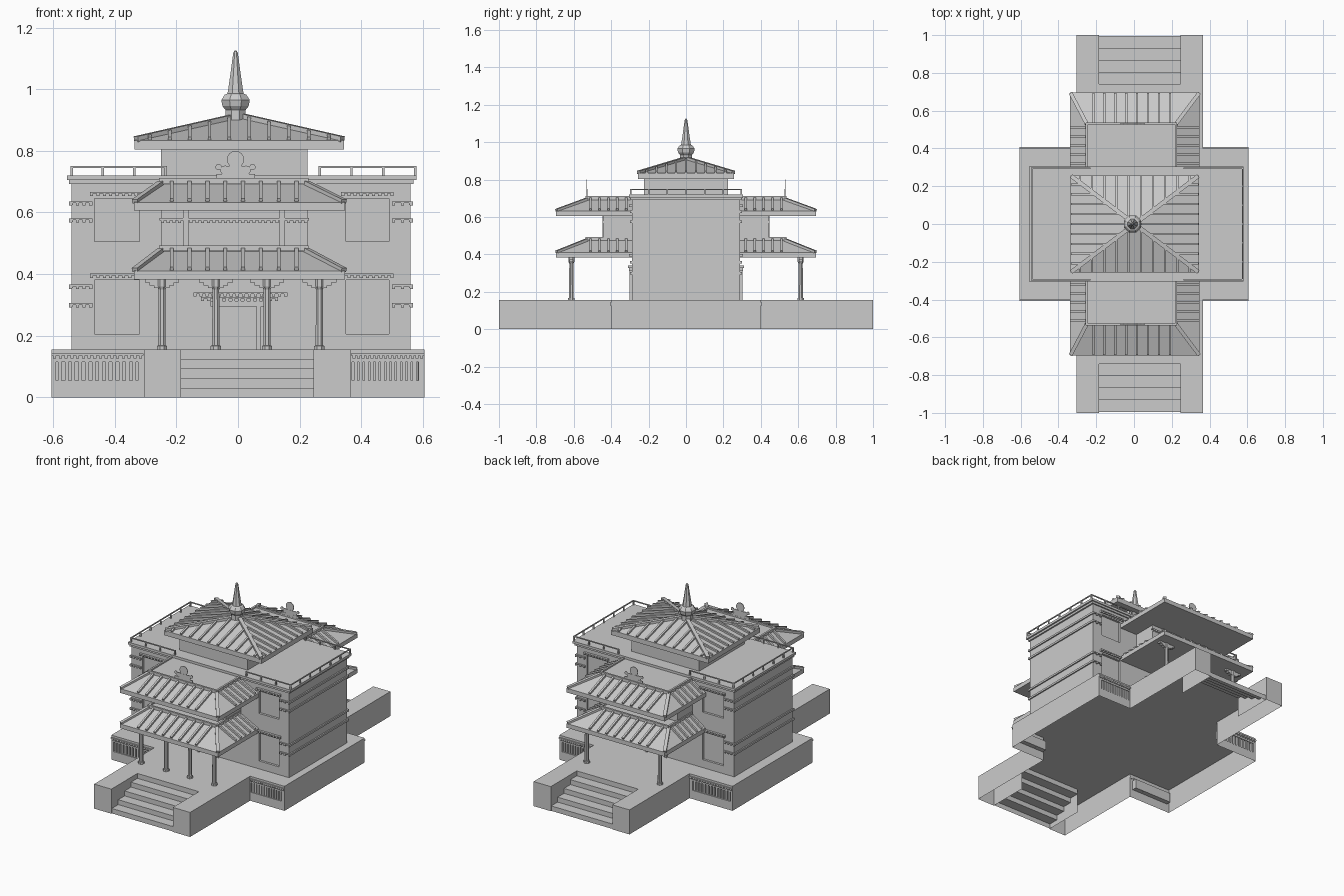
import bpy, bmesh, math
from mathutils import Vector

if "Cube" in bpy.data.objects:
    bpy.data.objects.remove(bpy.data.objects["Cube"])

class Part:
    """Collects simple solids in one mesh object."""
    def __init__(self, name):
        self.name, self.bm = name, bmesh.new()

    def rings(self, rings, bottom=True, top=True):
        rows = [[self.bm.verts.new(p) for p in r] for r in rings]
        n = len(rows[0])
        for a, b in zip(rows, rows[1:]):
            for i in range(n):
                j = (i + 1) % n
                self.bm.faces.new((a[i], a[j], b[j], b[i]))
        if bottom:
            self.bm.faces.new(rows[0][::-1])
        if top:
            self.bm.faces.new(rows[-1])

    def box(self, x0, x1, y0, y1, z0, z1):
        y0, y1 = sorted((y0, y1))
        self.rings([rect(x0, x1, y0, y1, z0), rect(x0, x1, y0, y1, z1)])

    def bar(self, p, q, w, h):
        p, q = Vector(p), Vector(q)
        d = (q - p).normalized()
        side = d.cross(Vector((0, 0, 1))).normalized() * w / 2
        up = side.cross(d).normalized() * h / 2
        self.rings([[c + side + up, c - side + up, c - side - up, c + side - up] for c in (p, q)])

    def lathe(self, x, y, prof, n=8):
        self.rings([[(x + r * math.cos(2 * math.pi * (i + .5) / n),
                      y + r * math.sin(2 * math.pi * (i + .5) / n), z) for i in range(n)]
                    for r, z in prof])

    def done(self, recalc=True):
        if recalc:
            bmesh.ops.recalc_face_normals(self.bm, faces=self.bm.faces)
        me = bpy.data.meshes.new(self.name)
        self.bm.to_mesh(me)
        self.bm.free()
        ob = bpy.data.objects.new(self.name, me)
        bpy.context.collection.objects.link(ob)
        return ob

def rect(x0, x1, y0, y1, z):
    return [(x0, y0, z), (x1, y0, z), (x1, y1, z), (x0, y1, z)]

def span(a, b, n):
    return [a + (b - a) * i / (n - 1) for i in range(n)]

# Hollow plinth with stair notches and recessed baluster niches
half = [(.605, .4), (.365, .4), (.365, 1), (.245, 1), (.245, .74),
        (-.185, .74), (-.185, 1), (-.305, 1), (-.305, .4), (-.605, .4)]
outline = half + [(x, -y) for x, y in reversed(half)]
p = Part("plinth")
p.rings([[(x, y, z) for x, y in outline] for z in (0, .155)], bottom=False)
mid = {f: f.calc_center_median() for f in p.bm.faces}
for f in [f for f in mid if abs(abs(mid[f].y) - .4) < .001]:
    c = mid[f]
    x0, x1 = (-.59, -.325) if c.x < 0 else (.37, .585)
    bmesh.ops.inset_individual(p.bm, faces=[f], thickness=.01)
    for v in f.verts:
        v.co.x = x0 if v.co.x < c.x else x1
        v.co.z = .055 if v.co.z < c.z else .115
    bmesh.ops.inset_individual(p.bm, faces=[f], thickness=.0001)
    for v in f.verts:
        v.co.y = math.copysign(.37, c.y)
bmesh.ops.delete(p.bm, geom=[f for f in mid if abs(abs(mid[f].y) - .74) < .001], context='FACES')
p.done()

# Stairs
st = Part("stairs")
for s in (-1, 1):
    pts = []
    for i in range(5):
        y = s * (.995 - i * .0638)
        pts += [(y, i * .031), (y, (i + 1) * .031)]
    for (ya, za), (yb, zb) in zip(pts, pts[1:]):
        vs = [st.bm.verts.new(c) for c in
              ((-.185, ya, za), (.245, ya, za), (.245, yb, zb), (-.185, yb, zb))]
        st.bm.faces.new(vs if s < 0 else vs[::-1])
st.done(recalc=False)

# Balusters and plinth dentils
b = Part("plinth_balusters")
for s in (-1, 1):
    for x0, x1 in ((-.59, -.325), (.37, .585)):
        for x in span(x0 + .012, x1 - .012, 12):
            b.box(x - .006, x + .006, s * .38, s * .396, .055, .115)
    for x0, x1 in ((-.605, -.306), (.366, .605)):
        b.box(x0, x1, s * .398, s * .407, .135, .142)
        for x in span(x0 + .01, x1 - .01, 16):
            b.box(x - .005, x + .005, s * .398, s * .407, .126, .136)
b.done()

# Main block and cornice
m = Part("main_block")
m.box(-.54, .56, -.29, .29, .155, .705)
block = m.done()
m = Part("main_cornice")
m.box(-.555, .58, -.305, .305, .705, .72)
m.box(-.548, .57, -.298, .298, .692, .706)
m.done()

# Window recesses, dentil bands and doorways on both fronts
cut = Part("window_cutter")
bd = Part("wall_bands")
door = Part("doorways")

def dentils(part, s, x0, x1, z, dep=.009):
    part.box(x0, x1, s * .285, s * (.29 + dep), z, z + .006)
    for x in span(x0 + .005, x1 - .005, max(2, int((x1 - x0) / .018))):
        part.box(x - .005, x + .005, s * .285, s * (.29 + dep), z - .008, z)

for s in (-1, 1):
    for x0, x1 in ((-.465, -.32), (.35, .49)):
        for z0, z1 in ((.205, .38), (.505, .645)):
            cut.box(x0, x1, s * .276, s * .35, z0, z1)
            dentils(bd, s, x0 - .015, x1 + .015, z1 + .016, .014)
    for z in (.3, .36, .575, .63):
        for x0, x1 in ((-.548, -.473), (.5, .568)):
            dentils(bd, s, x0, x1, z)
    door.box(-.06, .06, s * .285, s * .294, .155, .3)
    for a in (-.075, .06):
        door.box(a, a + .015, s * .285, s * .302, .155, .3)
    door.box(-.09, .1, s * .285, s * .302, .295, .312)
    dentils(door, s, -.12, .13, .32, .015)
    dentils(door, s, -.145, .16, .335, .02)
for z in (.3, .36, .575, .63):
    for x0, x1 in ((-.548, -.535), (.555, .568)):
        bd.box(x0, x1, -.296, .296, z - .006, z + .006)
bd.done()
door.done()
cutter = cut.done()
cutter.hide_render = True
cutter.hide_set(True)
mod = block.modifiers.new("windows", 'BOOLEAN')
mod.object, mod.operation = cutter, 'DIFFERENCE'

# Two tiers of porch roof with ribs, hips and rim
for nm, z0, z1 in (("lower", .383, .474), ("upper", .606, .692)):
    r = Part(nm + "_porch_roofs")
    rib = Part(nm + "_roof_ribs")
    ze = z0 + .027
    for s in (-1, 1):
        r.rings([[(x, s * y, z) for x, y, _ in rect(a, c, .285, e, 0)] for a, c, e, z in
                 ((-.338, .347, .695, z0), (-.338, .347, .695, ze),
                  (-.25, .222, .53, z1), (-.25, .222, .53, z1 + .01))])
        for x in span(-.215, .19, 8):
            rib.bar((x, s * .69, ze + .004), (x, s * .532, z1 + .003), .012, .018)
        for y in span(.32, .51, 5):
            rib.bar((-.334, s * y, ze + .004), (-.252, s * y, z1 + .003), .012, .018)
            rib.bar((.343, s * y, ze + .004), (.224, s * y, z1 + .003), .012, .018)
        for xa, xb in ((-.335, -.25), (.344, .222)):
            rib.bar((xa, s * .692, ze + .003), (xb, s * .53, z1 + .004), .02, .014)
            rib.bar((xb, s * .3, z1 + .01), (xb, s * .535, z1 + .01), .012, .018)
        rib.bar((-.255, s * .532, z1 + .01), (.227, s * .532, z1 + .01), .012, .018)
    r.done()
    rib.done()

# Upper storey behind the porch roofs
u = Part("upper_storey_bays")
for s in (-1, 1):
    u.box(-.25, .225, s * .28, s * .44, .475, .615)
    for x in (-.17, .143):
        u.box(x - .009, x + .009, s * .43, s * .446, .48, .615)
    u.box(-.255, .23, s * .43, s * .446, .574, .582)
    for x in span(-.245, .22, 26):
        u.box(x - .005, x + .005, s * .43, s * .446, .566, .575)
u.done()

# Porch columns with stepped brackets: four in front, two at the back
c = Part("porch_columns")
for s, xs in ((-1, (-.247, -.072, .094, .264)), (1, (-.247, .264))):
    for x in xs:
        y = s * .613
        c.lathe(x, y, [(.018, .155), (.018, .167), (.013, .168), (.012, .35), (.017, .36), (.017, .385)])
        for hw, z in ((.025, .355), (.04, .363), (.055, .372)):
            c.box(x - hw, x + hw, y - .01, y + .01, z, z + .013)
c.done()

# Round crest with scrolls on each upper porch roof
o = Part("roof_crests")
for s in (-1, 1):
    for x, z, rad in ((0, .772, .028), (-.034, .737, .015), (.034, .737, .015),
                      (-.055, .747, .01), (.055, .747, .01)):
        o.rings([[(x - .008 + rad * math.cos(math.pi * i / 8), y, z + rad * math.sin(math.pi * i / 8))
                  for i in range(16)] for y in (s * .528, s * .532)])
    o.box(-.07, .055, s * .527, s * .533, .70, .725)
    o.box(-.035, .019, s * .527, s * .533, .72, .75)
o.done()

# Roof railings
rl = Part("roof_railings")
for s in (-1, 1):
    for x0, x1 in ((-.54, -.235), (.265, .575)):
        rl.box(x0, x1, s * .292, s * .298, .744, .75)
        for x in span(x0, x1, 4):
            rl.box(x - .004, x + .004, s * .291, s * .299, .715, .75)
for x in (-.54, .575):
    rl.box(x - .003, x + .003, -.295, .295, .744, .75)
    for y in span(-.2, .2, 5):
        rl.box(x - .004, x + .004, y - .004, y + .004, .715, .75)
rl.done()

# Top pavilion and its ribbed pyramid roof
t = Part("pavilion_block")
t.box(-.25, .225, -.225, .225, .715, .81)
t.done()
cx, hx, hy, ze, H = .004, .34, .257, .834, .076
t = Part("pavilion_roof")
t.rings([rect(cx - hx * k, cx + hx * k, -hy * k, hy * k, z)
         for k, z in ((1, .804), (1, ze), (.06, ze + H * .94))])
t.done()
t = Part("pavilion_roof_ribs")
for s in (-1, 1):
    for x in span(-.29, .29, 10):
        k = abs(x) / hx
        t.bar((cx + x, s * hy * .99, ze + .004), (cx + x, s * hy * k, ze + H * (1 - k) + .004), .011, .014)
    for y in span(-.21, .21, 9):
        k = max(abs(y) / hy, .1)
        t.bar((cx + s * hx * .99, y, ze + .004), (cx + s * hx * k, y, ze + H * (1 - k) + .004), .011, .014)
    for q in (-1, 1):
        t.bar((cx + s * hx * .985, q * hy * .985, ze + .004), (cx, 0, ze + H + .004), .022, .018)
t.done()

# Spire
sp = Part("spire")
sp.lathe(-.008, 0, [(.036, .88), (.035, .932), (.046, .945), (.05, .965), (.038, .982),
                    (.028, .986), (.018, 1.05), (.008, 1.118), (.003, 1.126)])
sp.done()
